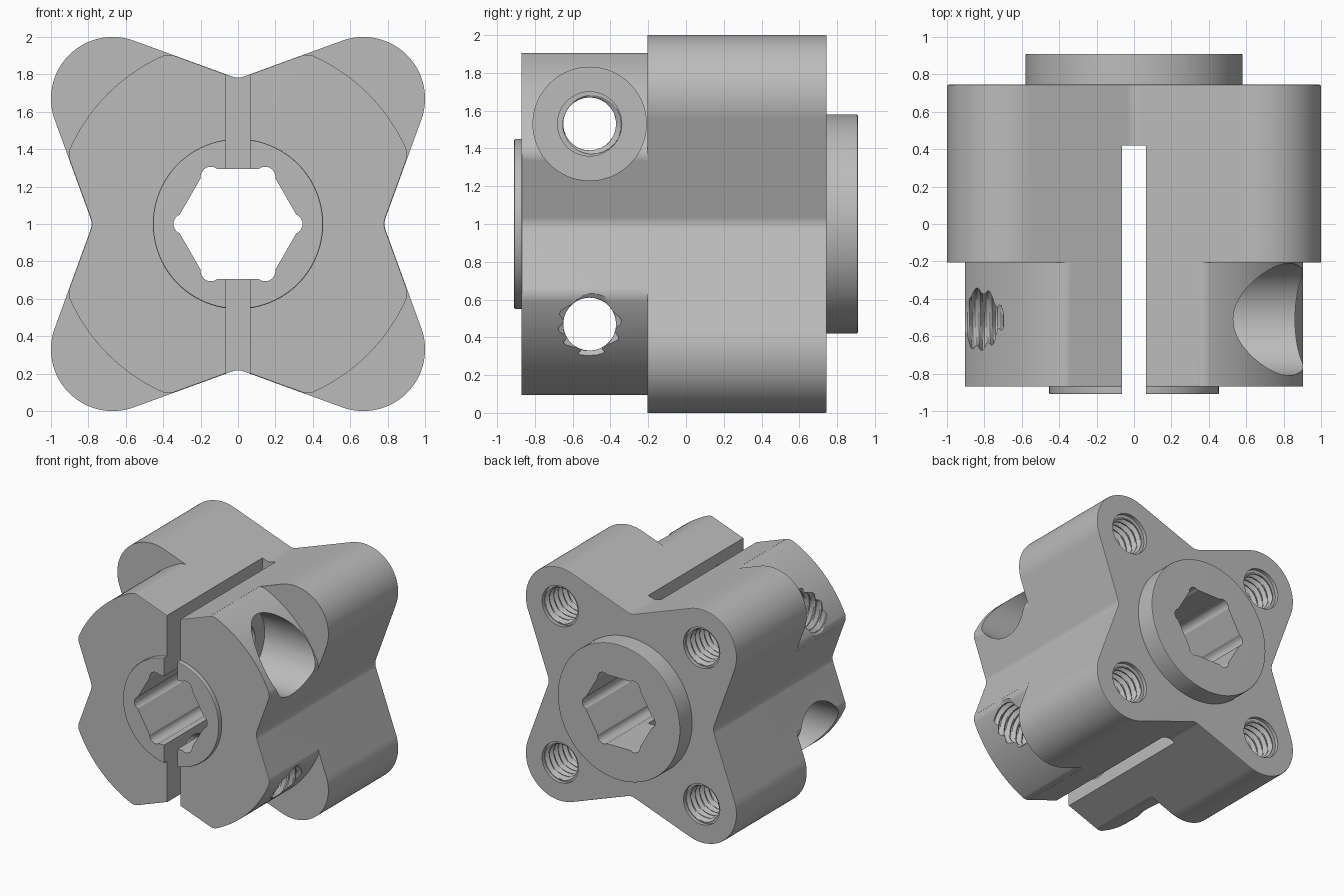
import bpy, bmesh, math
from math import cos, sin, radians, sqrt, pi

cube = bpy.data.objects.get("Cube")
if cube:
    bpy.data.objects.remove(cube)

grey = bpy.data.materials.new("machined_grey")
grey.use_nodes = True
GREY = (0.5, 0.5, 0.5, 1)
grey.diffuse_color = GREY
grey.node_tree.nodes["Principled BSDF"].inputs["Base Color"].default_value = GREY

MID = 1.0  # height of the main axis


def arc(cx, cz, r, a0, a1, n):
    step = radians(a1 - a0) / n
    return [(cx + r * cos(radians(a0) + i * step), cz + r * sin(radians(a0) + i * step))
            for i in range(n + 1)]


def turn(points, degrees):
    c, s = cos(radians(degrees)), sin(radians(degrees))
    return [(c * x - s * z, s * x + c * z) for x, z in points]


def solid(name, rings, edge=0):
    """Closed solid through equal rings of points, with optional bevelled ends."""
    bm = bmesh.new()
    rows = [[bm.verts.new(p) for p in ring] for ring in rings]
    n = len(rows[0])
    for a, b in zip(rows, rows[1:]):
        for i in range(n):
            j = (i + 1) % n
            bm.faces.new((a[i], a[j], b[j], b[i]))
    caps = [bm.faces.new(rows[0]), bm.faces.new(rows[-1])]
    bmesh.ops.recalc_face_normals(bm, faces=bm.faces[:])
    if edge:
        bmesh.ops.bevel(bm, geom=list({e for f in caps for e in f.edges}), offset=edge,
                        segments=2, profile=0.5, affect='EDGES')
    mesh = bpy.data.meshes.new(name)
    bm.to_mesh(mesh)
    bm.free()
    mesh.materials.append(grey)
    obj = bpy.data.objects.new(name, mesh)
    bpy.context.scene.collection.objects.link(obj)
    return obj


def prism(name, outline, y0, y1, edge=0):
    return solid(name, [[(x, y, z + MID) for x, z in outline] for y in (y0, y1)], edge)


def rod_x(name, y, z, r, x0, x1):
    return solid(name, [[(x, u, v) for u, v in arc(y, z, r, 0, 360, 64)[:-1]]
                        for x in (x0, x1)])


def thread(name, place, start, end, pitch=0.06, segs=28):
    """Threaded rod; place(u, v, d) maps its cross-section and depth to space."""
    count = round(abs(end - start) / pitch * 6)
    rings = []
    for k in range(count + 1):
        d = start + (end - start) * k / count
        ring = []
        for i in range(segs):
            turn_part = i / segs
            wave = abs(2 * ((d / pitch - turn_part) % 1) - 1)
            r = 0.14 + 0.03 * min(1, max(0, wave * 1.6 - 0.3))
            ring.append(place(r * cos(2 * pi * turn_part), r * sin(2 * pi * turn_part), d))
        rings.append(ring)
    return solid(name, rings)


def combine(target, tool, operation):
    mod = target.modifiers.new("combine", 'BOOLEAN')
    mod.operation, mod.solver, mod.object = operation, 'EXACT', tool
    bpy.context.view_layer.objects.active = target
    bpy.ops.object.modifier_apply(modifier=mod.name)
    bpy.data.objects.remove(tool)


# Four-lobed body
SLOPE, WAIST, LOBE = 20, 0.777, 0.67
quarter = arc(LOBE, LOBE, 0.33, 90 + SLOPE, -SLOPE, 36)
quarter += arc(WAIST + 0.1 / cos(radians(SLOPE)), 0, 0.1, 180 - SLOPE, 180 + SLOPE, 8)
star = [p for q in range(4) for p in turn(quarter, -90 * q)]
hub = prism("clamping_hub", star, -0.87, 0.745, 0.008)

# Lobes turned down to a smaller radius at the front
R, F = 0.985, 0.1
off = WAIST * cos(radians(SLOPE)) - F
along = sqrt((R - F) ** 2 - off ** 2)
cx = along * cos(radians(SLOPE)) - off * sin(radians(SLOPE))
cz = along * sin(radians(SLOPE)) + off * cos(radians(SLOPE))
tip = math.degrees(math.atan2(cz, cx))
first, last = 105, -15
lobe_cut = arc(cx, cz, 1.0, first, first, 1)[:1]
lobe_cut += arc(cx, cz, F, first, tip, 8)
lobe_cut += arc(0, 0, R, tip, 90 - tip, 20)[1:-1]
lobe_cut += arc(cz, cx, F, 90 - tip, last, 8)
lobe_cut += arc(cz, cx, 1.0, last, last, 1)[:1] + [(2, 2)]
for q in range(4):
    combine(hub, prism("lobe_cutter", turn(lobe_cut, -90 * q), -1.2, -0.205), 'DIFFERENCE')

# Front and back bosses
for r, y0, y1 in ((0.455, -0.91, -0.5), (0.58, 0.5, 0.91)):
    boss = prism("boss", arc(0, 0, r, 0, 360, 96)[:-1], y0, y1, 0.008)
    combine(hub, boss, 'UNION')

# Hexagonal bore with relieved corners
hexagon = []
for k in range(6):
    a = 60 * k
    hexagon += arc(0.29 * cos(radians(a)), 0.29 * sin(radians(a)), 0.055, a - 67, a + 67, 10)
combine(hub, prism("bore_cutter", hexagon, -1.2, 1.2), 'DIFFERENCE')

# Clamping slit
slit = [(-0.063, -1.5), (0.063, -1.5), (0.063, 1.5), (-0.063, 1.5)]
combine(hub, prism("slit_cutter", slit, -1.2, 0.42), 'DIFFERENCE')

# Clamp screw holes: counterbore and clearance on one side, thread on the other
SCREW_Y = -0.51
for s in (1, -1):
    z = MID + 0.53 * s
    combine(hub, rod_x("counterbore_cutter", SCREW_Y, z, 0.3, 0.4 * s, 1.3 * s), 'DIFFERENCE')
    combine(hub, rod_x("clearance_cutter", SCREW_Y, z, 0.17, 0.02 * s, 0.6 * s), 'DIFFERENCE')
    tap = thread("screw_thread_cutter", lambda u, v, d: (d, SCREW_Y + u, z + v),
                 -0.02 * s, -1.05 * s)
    combine(hub, tap, 'DIFFERENCE')

# Blind threaded holes in the back of each lobe
for sx in (1, -1):
    for sz in (1, -1):
        tap = thread("lobe_thread_cutter",
                     lambda u, v, d: (LOBE * sx + u, d, MID + LOBE * sz + v), 0.15, 0.8)
        combine(hub, tap, 'DIFFERENCE')
        rim = prism("rim_cutter", arc(LOBE * sx, LOBE * sz, 0.172, 0, 360, 48)[:-1], 0.715, 0.9)
        combine(hub, rim, 'DIFFERENCE')

# Single colour and smooth curved walls
hub.data.materials.clear()
hub.data.materials.append(grey)
for face in hub.data.polygons:
    face.material_index = 0
bpy.ops.object.select_all(action='DESELECT')
hub.select_set(True)
bpy.context.view_layer.objects.active = hub
bpy.ops.object.shade_smooth_by_angle(angle=radians(25))
weighted = hub.modifiers.new("even_shading", 'WEIGHTED_NORMAL')
weighted.keep_sharp = True
